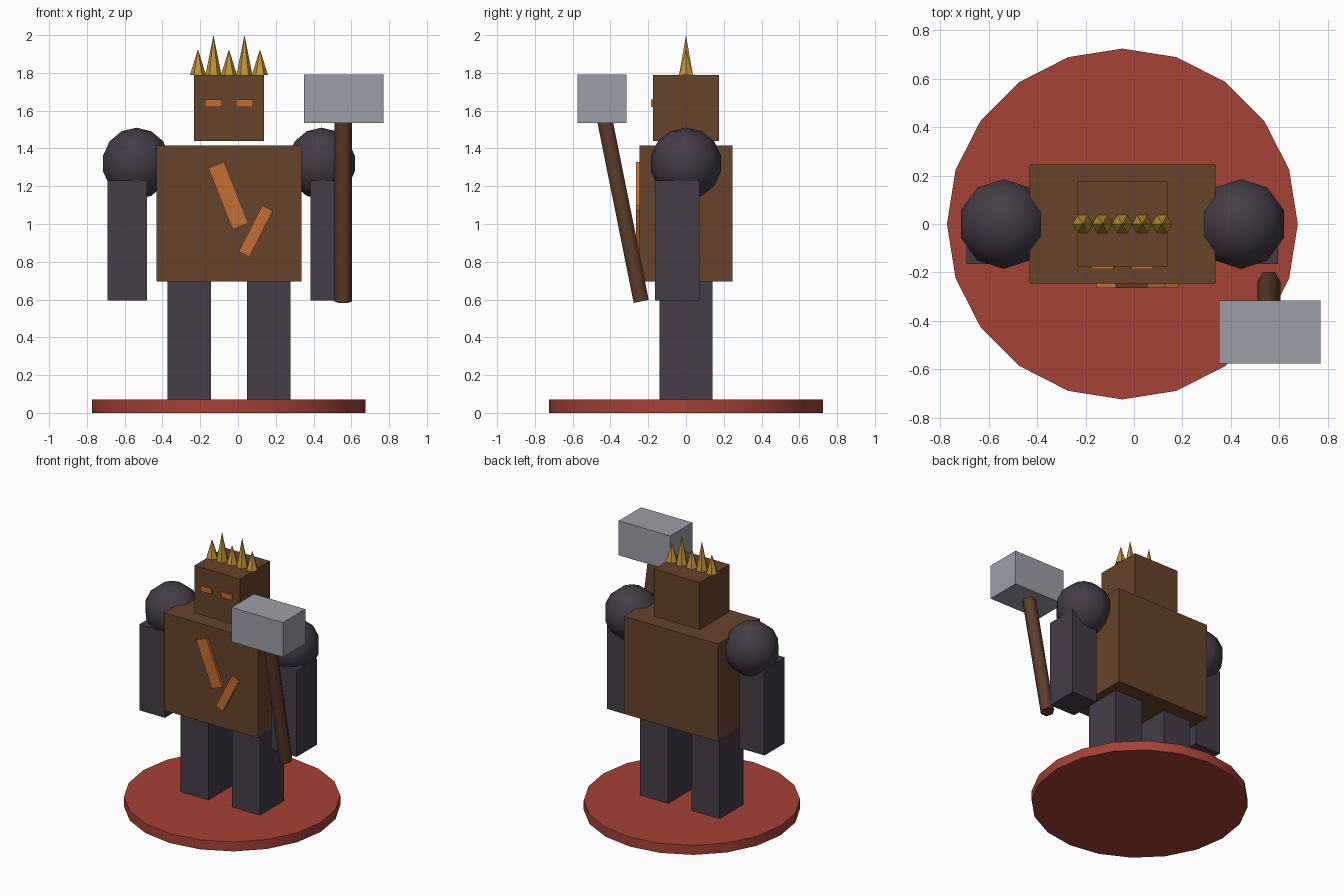
import bpy, math
from mathutils import Vector

cube = bpy.data.objects.get("Cube")
if cube:
    bpy.data.objects.remove(cube, do_unlink=True)

CX = -0.048  # body axis; the hammer shifts the overall bounds


def material(name, rgb):
    m = bpy.data.materials.new(name)
    m.use_nodes = True
    m.diffuse_color = (*rgb, 1)
    bsdf = next(n for n in m.node_tree.nodes if n.type == 'BSDF_PRINCIPLED')
    bsdf.inputs["Base Color"].default_value = (*rgb, 1)
    return m


BROWN = material("brown_body", (0.133, 0.056, 0.024))
DARK = material("dark_iron", (0.056, 0.046, 0.062))
RED = material("red_base", (0.38, 0.054, 0.036))
ORANGE = material("glowing_orange", (0.56, 0.155, 0.034))
GOLD = material("gold", (0.53, 0.30, 0.035))
STEEL = material("steel", (0.33, 0.345, 0.385))
WOOD = material("handle_wood", (0.11, 0.045, 0.022))


def finish(name, mat, smooth=None):
    ob = bpy.context.object
    ob.name = name
    ob.data.materials.append(mat)
    if smooth:
        bpy.ops.object.shade_smooth_by_angle(angle=math.radians(smooth))
    return ob


def box(name, mat, center, size, tilt=0):
    bpy.ops.mesh.primitive_cube_add(size=1, location=center)
    ob = finish(name, mat)
    ob.scale = size
    ob.rotation_euler.y = math.radians(tilt)
    return ob


# Round base
bpy.ops.mesh.primitive_cylinder_add(vertices=20, radius=0.724, depth=0.07,
                                    location=(CX, 0, 0.035))
finish("base", RED, 30)

# Body and head
box("torso", BROWN, (CX, 0, 1.055), (0.768, 0.49, 0.72))
box("head", BROWN, (CX, 0, 1.615), (0.372, 0.35, 0.35))

# Limbs, shoulders and eyes on both sides
for side, s in (("right", -1), ("left", 1)):
    box(side + "_leg", DARK, (CX + s * 0.21, 0, 0.385), (0.23, 0.28, 0.63))
    box(side + "_arm", DARK, (CX + s * 0.538, -0.047, 0.913), (0.21, 0.235, 0.635))
    bpy.ops.mesh.primitive_uv_sphere_add(segments=10, ring_count=7, radius=0.19,
                                         location=(CX + s * 0.49, 0, 1.32))
    ob = finish(side + "_shoulder", DARK, 60)
    ob.rotation_euler.z = math.radians(90 + 18 * 5)
    box(side + "_eye", ORANGE, (CX + s * 0.082, -0.175, 1.64), (0.09, 0.02, 0.04))

# Glowing cracks on the chest
box("long_chest_crack", ORANGE, (-0.051, -0.25, 1.15), (0.09, 0.03, 0.35), -21.5)
box("short_chest_crack", ORANGE, (0.094, -0.25, 0.962), (0.063, 0.03, 0.275), 27)

# Crown spikes, alternating short and tall
for i in range(5):
    h = 0.21 if i % 2 else 0.135
    bpy.ops.mesh.primitive_cone_add(vertices=6, radius1=0.042, depth=h,
                                    location=(CX + (i - 2) * 0.082, 0, 1.79 + h / 2),
                                    rotation=(0, 0, math.radians(30)))
    finish("crown_spike_%d" % (i + 1), GOLD)

# Hammer with a leaning handle
low, high = Vector((0.557, -0.237, 0.59)), Vector((0.557, -0.447, 1.635))
axis = high - low
bpy.ops.mesh.primitive_cylinder_add(vertices=6, radius=0.047, depth=axis.length,
                                    location=(low + high) / 2)
handle = finish("hammer_handle", WOOD, 65)
for v in handle.data.vertices:  # turn corners toward the sides
    v.co.x, v.co.y = -v.co.y, v.co.x
handle.rotation_euler.x = math.atan2(-axis.y, axis.z)
box("hammer_head", STEEL, (0.56, -0.445, 1.663), (0.42, 0.26, 0.255))
